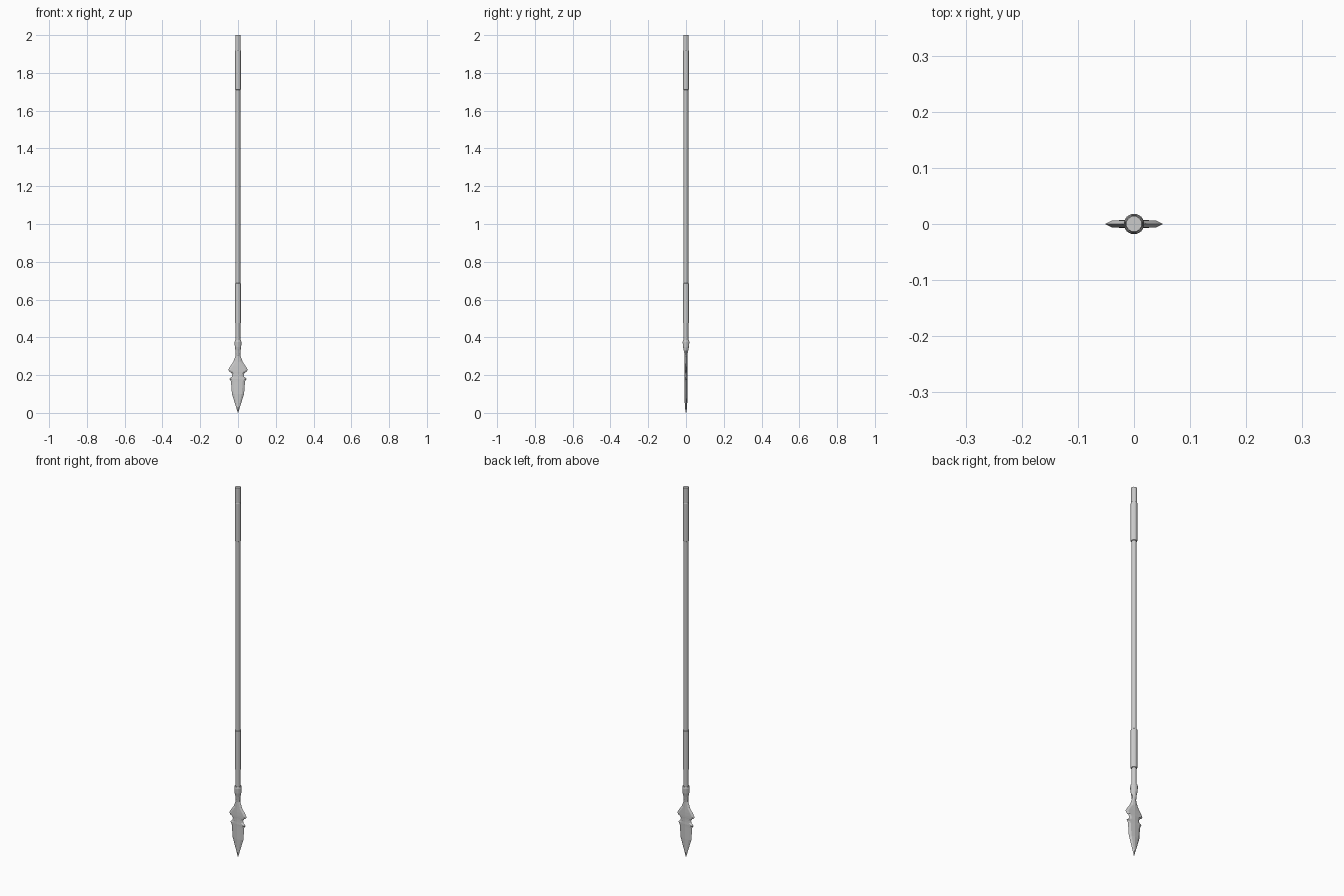
import bpy, bmesh
from math import sin, cos, pi

if "Cube" in bpy.data.objects:
    bpy.data.objects.remove(bpy.data.objects["Cube"])


def loft(name, rings):
    """Skin a stack of equal-length rings and cap both ends."""
    bm = bmesh.new()
    loops = [[bm.verts.new(p) for p in r] for r in rings]
    n = len(loops[0])
    for a, b in zip(loops, loops[1:]):
        for i in range(n):
            j = (i + 1) % n
            bm.faces.new((a[i], a[j], b[j], b[i]))
    bm.faces.new(loops[0])
    bm.faces.new(loops[-1])
    bmesh.ops.recalc_face_normals(bm, faces=bm.faces)
    me = bpy.data.meshes.new(name)
    bm.to_mesh(me)
    bm.free()
    ob = bpy.data.objects.new(name, me)
    bpy.context.collection.objects.link(ob)
    return ob


def ellipse(z, rx, ry, n=12):
    return [(rx * cos(2 * pi * (i + .5) / n), ry * sin(2 * pi * (i + .5) / n), z)
            for i in range(n)]


def blade_ring(z, w, t):
    # flat body with a slight middle ridge and bevelled cutting edges
    i, s = max(w - 0.012, w * 0.45), t * 0.75
    return [(w, 0, z), (i, s, z), (0, t, z), (-i, s, z),
            (-w, 0, z), (-i, -s, z), (0, -t, z), (i, -s, z)]


# Shaft with two thicker grips, one continuous stepped surface
R, G = 0.0128, 0.0155
shaft = [(0.34, R), (0.475, R), (0.477, G), (0.685, G), (0.687, R),
         (1.71, R), (1.712, G), (1.918, G), (1.92, 0.0142), (2.0, 0.0142)]
loft("shaft", [ellipse(z, r, r) for z, r in shaft])

# Socket narrowing into the blade neck
socket = [(0.29, 0.011, 0.006), (0.31, 0.0125, 0.0085), (0.33, 0.014, 0.012),
          (0.35, 0.0175, 0.0165), (0.375, 0.0185, 0.0185), (0.385, 0.0165, 0.0165)]
loft("socket", [ellipse(*s) for s in socket])

# Blade: tip, straight body, two barbs with a notch between, flared neck
blade = [(0.0, 0.0008, 0.0008), (0.03, 0.010, 0.006), (0.10, 0.032, 0.008),
         (0.165, 0.037, 0.008), (0.173, 0.040, 0.008), (0.180, 0.047, 0.008),
         (0.192, 0.032, 0.008), (0.205, 0.031, 0.008), (0.214, 0.037, 0.008),
         (0.217, 0.045, 0.008), (0.228, 0.052, 0.008), (0.245, 0.042, 0.008),
         (0.27, 0.025, 0.008), (0.30, 0.014, 0.008), (0.33, 0.012, 0.008)]
loft("blade", [blade_ring(*b) for b in blade])
